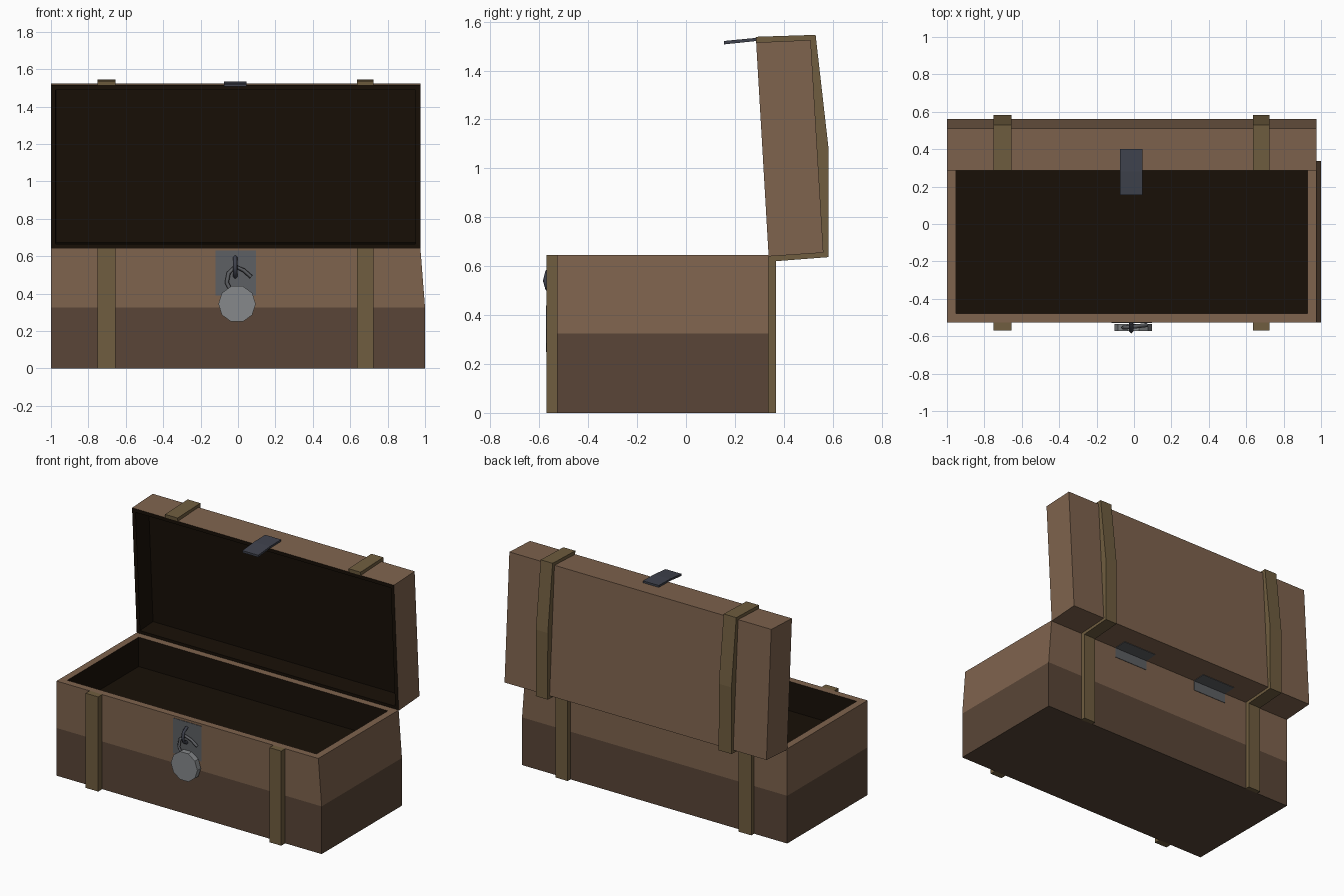
import bpy, bmesh, math
from mathutils import Vector

if "Cube" in bpy.data.objects:
    bpy.data.objects.remove(bpy.data.objects["Cube"])


def mat(name, r, g, b):
    m = bpy.data.materials.new(name)
    m.diffuse_color = (r, g, b, 1)
    m.use_nodes = True
    m.node_tree.nodes["Principled BSDF"].inputs["Base Color"].default_value = m.diffuse_color
    return m


WOOD = mat("wood", .21, .125, .075)
DARK_WOOD = mat("dark_wood", .1, .06, .038)
INSIDE = mat("inside", .009, .005, .002)
STRAP = mat("strap", .16, .11, .05)
IRON = mat("iron", .05, .055, .075)
PLATE = mat("plate", .11, .115, .125)
STEEL = mat("steel", .24, .25, .26)


def finish(name, bm, *mats):
    bmesh.ops.recalc_face_normals(bm, faces=bm.faces)
    me = bpy.data.meshes.new(name)
    bm.to_mesh(me)
    bm.free()
    ob = bpy.data.objects.new(name, me)
    bpy.context.collection.objects.link(ob)
    for m in mats:
        me.materials.append(m)
    return ob


def prism(points, offset):
    """Extrude a closed polygon of 3D points by an offset."""
    bm = bmesh.new()
    f = bm.faces.new([bm.verts.new(p) for p in points])
    r = bmesh.ops.extrude_face_region(bm, geom=[f], use_keep_orig=True)
    vs = [v for v in r["geom"] if isinstance(v, bmesh.types.BMVert)]
    bmesh.ops.translate(bm, verts=vs, vec=offset)
    bmesh.ops.recalc_face_normals(bm, faces=bm.faces)
    return bm


def yz_prism(profile, x0, x1):
    return prism([(x0, y, z) for y, z in profile], (x1 - x0, 0, 0))


def box(name, m, x, y, z):
    prof = [(y[0], z[0]), (y[1], z[0]), (y[1], z[1]), (y[0], z[1])]
    return finish(name, yz_prism(prof, *x), m)


def hollow(bm, direction, rim, depth, idx, dark_rim=False):
    """Inset the face looking along direction and sink it into a cavity."""
    d = Vector(direction).normalized()
    face = max(bm.faces, key=lambda f: f.normal.dot(d))
    n = face.normal.copy()
    ring = bmesh.ops.inset_region(bm, faces=[face], thickness=rim, use_even_offset=True)
    sides = bmesh.ops.inset_region(bm, faces=[face], thickness=0.001)
    bmesh.ops.translate(bm, verts=face.verts[:], vec=-n * depth)
    for f in [face] + sides["faces"] + (ring["faces"] if dark_rim else []):
        f.material_index = idx


# Chest body: the right wall leans in above mid height
bm = prism([(x, -.527, z) for x, z in
            [(-1, 0), (1, 0), (1, .325), (.975, .645), (-1, .645)]], (0, .865, 0))
hollow(bm, (0, 0, 1), .048, .2, 2)
outer = [f for f in bm.faces if f.material_index == 0]
geom = outer + list({e for f in outer for e in f.edges}) + list({v for f in outer for v in f.verts})
bmesh.ops.bisect_plane(bm, geom=geom, plane_co=(0, 0, .325), plane_no=(0, 0, 1))
for f in bm.faces:
    if f.material_index == 0 and f.calc_center_median().z < .325:
        f.material_index = 1
finish("chest_body", bm, WOOD, DARK_WOOD, INSIDE)

# Open lid
bm = yz_prism([(.338, .64), (.287, 1.515), (.51, 1.525), (.562, .655)], -1, .975)
hollow(bm, (0, -1, 0), .025, .14, 1, True)
finish("lid", bm, WOOD, INSIDE)

# Straps on the body and around the lid
for side, x in (("left", (-.75, -.655)), ("right", (.635, .725))):
    box(f"{side}_front_strap", STRAP, x, (-.57, -.525), (0, .645))
    box(f"{side}_back_strap", STRAP, x, (.335, .368), (0, .64))
    prof = [(.337, .618), (.583, .637), (.582, 1.09), (.53, 1.546), (.285, 1.538),
            (.287, 1.515), (.51, 1.525), (.562, .655), (.338, .64)]
    finish(f"{side}_lid_strap", yz_prism(prof, *x), STRAP)

# Latch tongue on the lid
finish("latch", yz_prism([(.155, 1.507), (.28, 1.52), (.4, 1.522), (.4, 1.535),
                          (.28, 1.533), (.155, 1.521)], -.075, .045), IRON)

# Hinges between lid and body
for i, x in enumerate((-.35, .31)):
    finish(f"hinge_{i + 1}", yz_prism([(.338, .57), (.341, .57), (.341, .637), (.43, .643),
                                       (.43, .646), (.338, .64)], x - .13, x + .13), PLATE)

# Lock plate and round padlock
box("lock_plate", PLATE, (-.12, .095), (-.53, -.525), (.39, .63))
n = 10
finish("padlock", prism([(-.005 + .1 * math.cos(math.tau * i / n), -.573,
                          .345 + .1 * math.sin(math.tau * i / n)) for i in range(n)],
                        (0, .038, 0)), STEEL)


def rod(name, pts, radius, m):
    cu = bpy.data.curves.new(name, "CURVE")
    cu.dimensions = "3D"
    cu.bevel_depth, cu.bevel_resolution, cu.use_fill_caps = radius, 0, True
    sp = cu.splines.new("POLY")
    sp.points.add(len(pts) - 1)
    for p, co in zip(sp.points, pts):
        p.co = (*co, 1)
    cu.materials.append(m)
    ob = bpy.data.objects.new(name, cu)
    bpy.context.collection.objects.link(ob)


# Staple and padlock shackle
rod("staple", [(-.015, -.53, .595), (-.015, -.565, .575), (-.015, -.573, .54),
               (-.015, -.565, .51), (-.015, -.53, .49)], .012, IRON)
rod("shackle", [(-.04, -.553, .42), (-.06, -.553, .46), (-.05, -.553, .51),
                (-.015, -.55, .545), (.03, -.545, .525), (.07, -.54, .49)], .011, PLATE)
